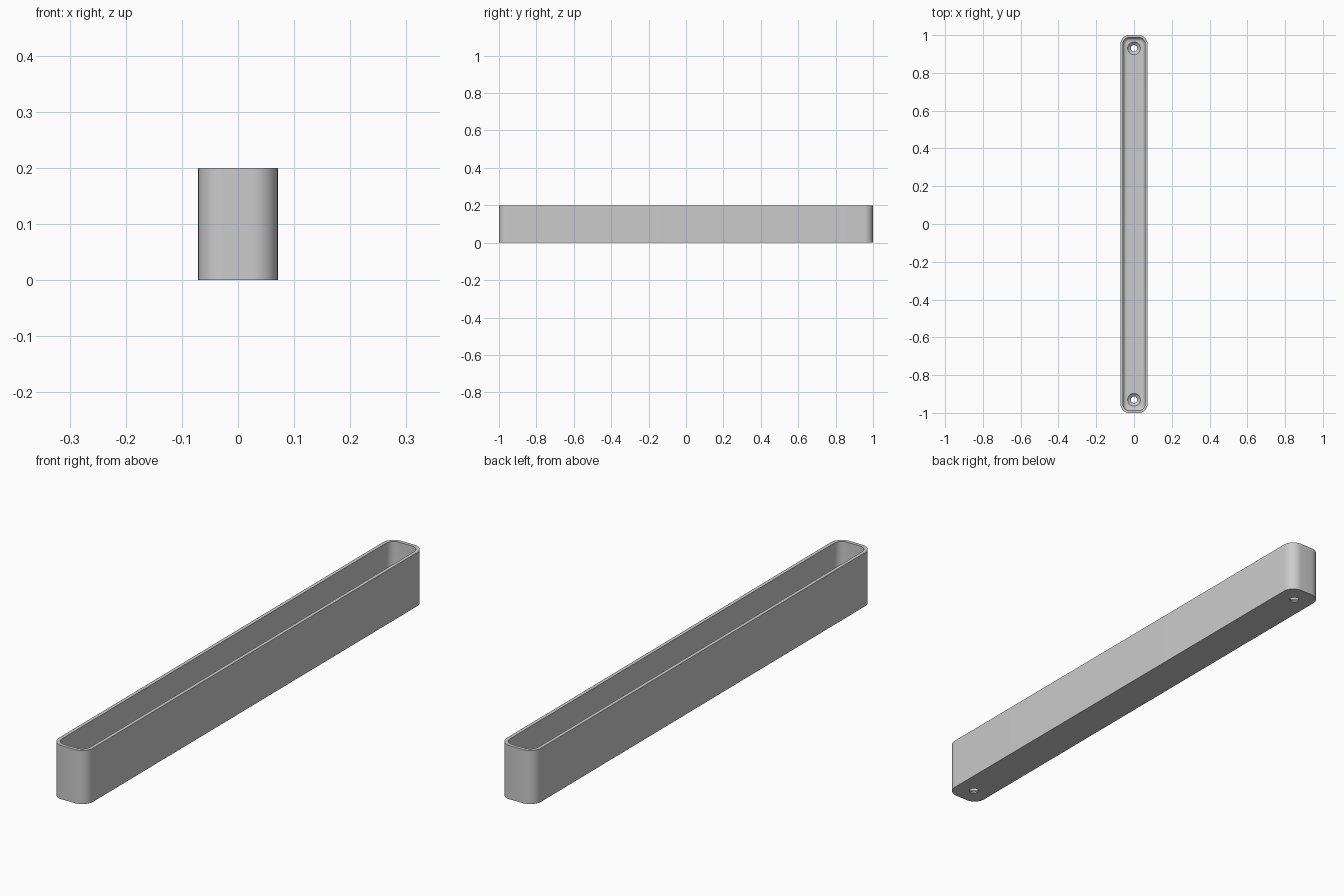
import bpy
import bmesh
from math import sin, cos, pi

if "Cube" in bpy.data.objects:
    bpy.data.objects.remove(bpy.data.objects["Cube"])

HALF_X, HALF_Y, HEIGHT = 0.071, 1.0, 0.2
CORNER, WALL, FLOOR, FILLET = 0.045, 0.013, 0.02, 0.02
HOLE_Y, HOLE_R, SINK_R = 0.93, 0.017, 0.034
STEPS = 10

bm = bmesh.new()


def rounded_ring(inset, z):
    """Rounded rectangle of vertices, moved in from the outer wall."""
    r = CORNER - inset
    cx, cy = HALF_X - CORNER, HALF_Y - CORNER
    ring = []
    for q, (sx, sy) in enumerate([(1, 1), (-1, 1), (-1, -1), (1, -1)]):
        for i in range(STEPS + 1):
            a = (q + i / STEPS) * pi / 2
            ring.append(bm.verts.new((sx * cx + r * cos(a), sy * cy + r * sin(a), z)))
    return ring


def circle_ring(y, r, z, n=32):
    return [bm.verts.new((r * cos(2 * pi * i / n), y + r * sin(2 * pi * i / n), z))
            for i in range(n)]


def bridge(a, b):
    for i in range(len(a)):
        j = (i + 1) % len(a)
        bm.faces.new((a[i], a[j], b[j], b[i]))


def fill(rings, up):
    """Flat face through the first ring with the other rings as holes."""
    edges = []
    for ring in rings:
        for i, v in enumerate(ring):
            pair = (v, ring[(i + 1) % len(ring)])
            edges.append(bm.edges.get(pair) or bm.edges.new(pair))
    bmesh.ops.triangle_fill(bm, edges=edges, use_beauty=True, normal=(0, 0, up))


# Outer wall, rim, inner wall and the rounded floor edge
rings = [rounded_ring(0, 0), rounded_ring(0, HEIGHT), rounded_ring(WALL, HEIGHT)]
for i in range(7):
    a = i / 6 * pi / 2
    rings.append(rounded_ring(WALL + FILLET * (1 - cos(a)),
                              FLOOR + FILLET * (1 - sin(a))))
for a, b in zip(rings, rings[1:]):
    bridge(a, b)

# Countersunk screw holes
tops, bottoms = [], []
for y in (-HOLE_Y, HOLE_Y):
    top, neck, low = (circle_ring(y, SINK_R, FLOOR), circle_ring(y, HOLE_R, 0.005),
                      circle_ring(y, HOLE_R, 0))
    bridge(top, neck)
    bridge(neck, low)
    tops.append(top)
    bottoms.append(low)

# Floor and underside
fill([rings[-1]] + tops, 1)
fill([rings[0]] + bottoms, -1)
bmesh.ops.recalc_face_normals(bm, faces=bm.faces)

mesh = bpy.data.meshes.new("tray")
bm.to_mesh(mesh)
bm.free()
tray = bpy.data.objects.new("tray", mesh)
bpy.context.collection.objects.link(tray)

# Plain grey finish
grey = bpy.data.materials.new("grey")
grey.use_nodes = True
colour = (0.6, 0.6, 0.6, 1)
grey.diffuse_color = colour
grey.node_tree.nodes["Principled BSDF"].inputs["Base Color"].default_value = colour
mesh.materials.append(grey)

bpy.context.view_layer.objects.active = tray
tray.select_set(True)
bpy.ops.object.shade_smooth_by_angle(angle=pi / 6)
